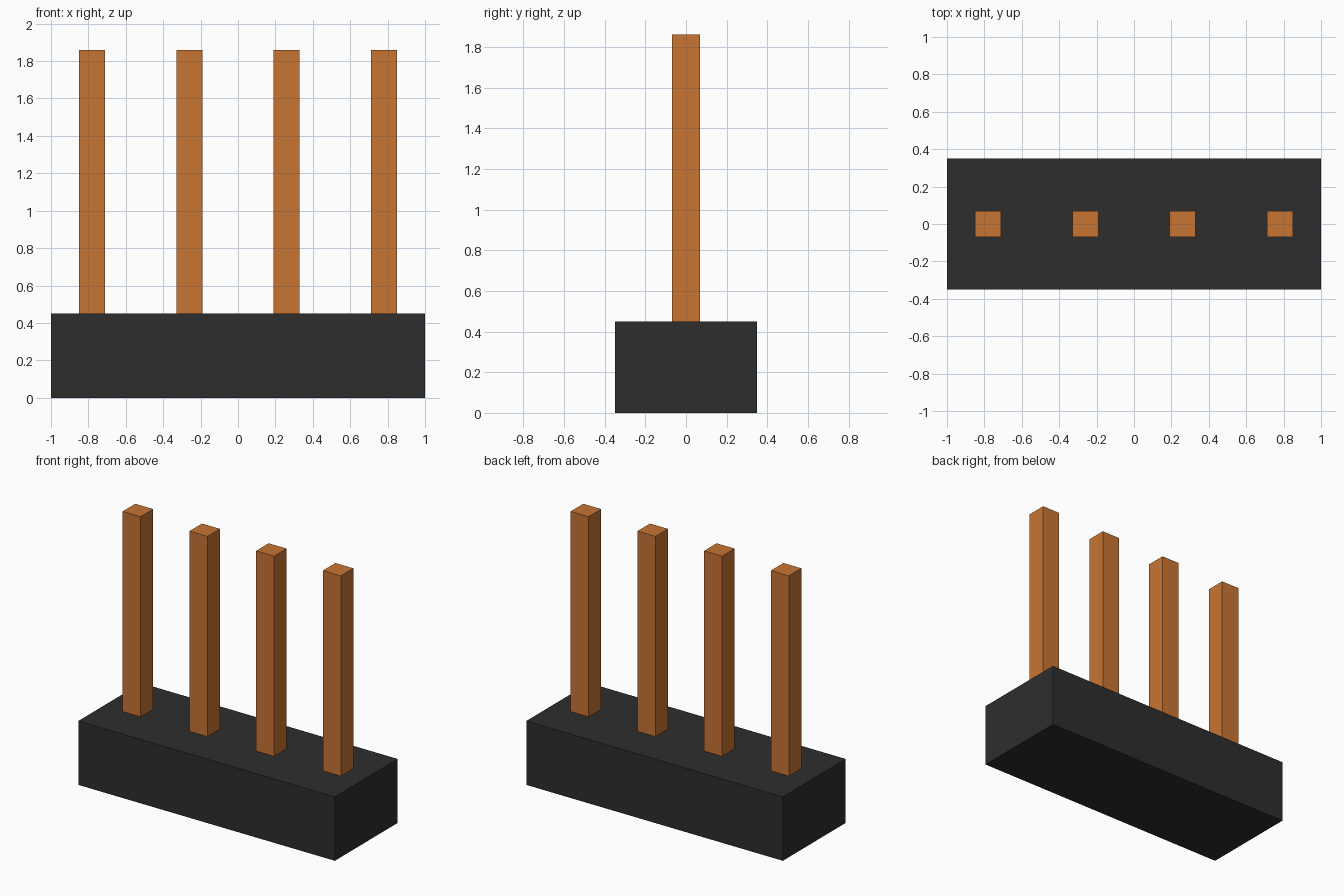
import bpy

if "Cube" in bpy.data.objects:
    bpy.data.objects.remove(bpy.data.objects["Cube"])


def material(name, rgb):
    mat = bpy.data.materials.new(name)
    mat.diffuse_color = (*rgb, 1.0)
    mat.use_nodes = True
    mat.node_tree.nodes["Principled BSDF"].inputs["Base Color"].default_value = mat.diffuse_color
    return mat


def box(name, x, z0, z1, width, depth, mat):
    """Axis-aligned box centred on y = 0, from height z0 to z1."""
    bpy.ops.mesh.primitive_cube_add(size=1, location=(x, 0, (z0 + z1) / 2))
    ob = bpy.context.object
    ob.name = name
    ob.scale = (width, depth, z1 - z0)
    bpy.ops.object.transform_apply(location=False, rotation=False, scale=True)
    ob.data.materials.append(mat)
    return ob


BASE_TOP = 0.45
PIN_TOP = 1.86
PIN_SIZE = 0.14
PIN_SPACING = 0.52

black = material("black_plastic", (0.027, 0.027, 0.027))
copper = material("copper", (0.578, 0.178, 0.033))

# Insulating base block
box("base", 0, 0, BASE_TOP, 2.0, 0.7, black)

# Row of four square pins standing on the base
for i in range(4):
    box(f"pin_{i + 1}", (i - 1.5) * PIN_SPACING, BASE_TOP, PIN_TOP,
        PIN_SIZE, PIN_SIZE, copper)
